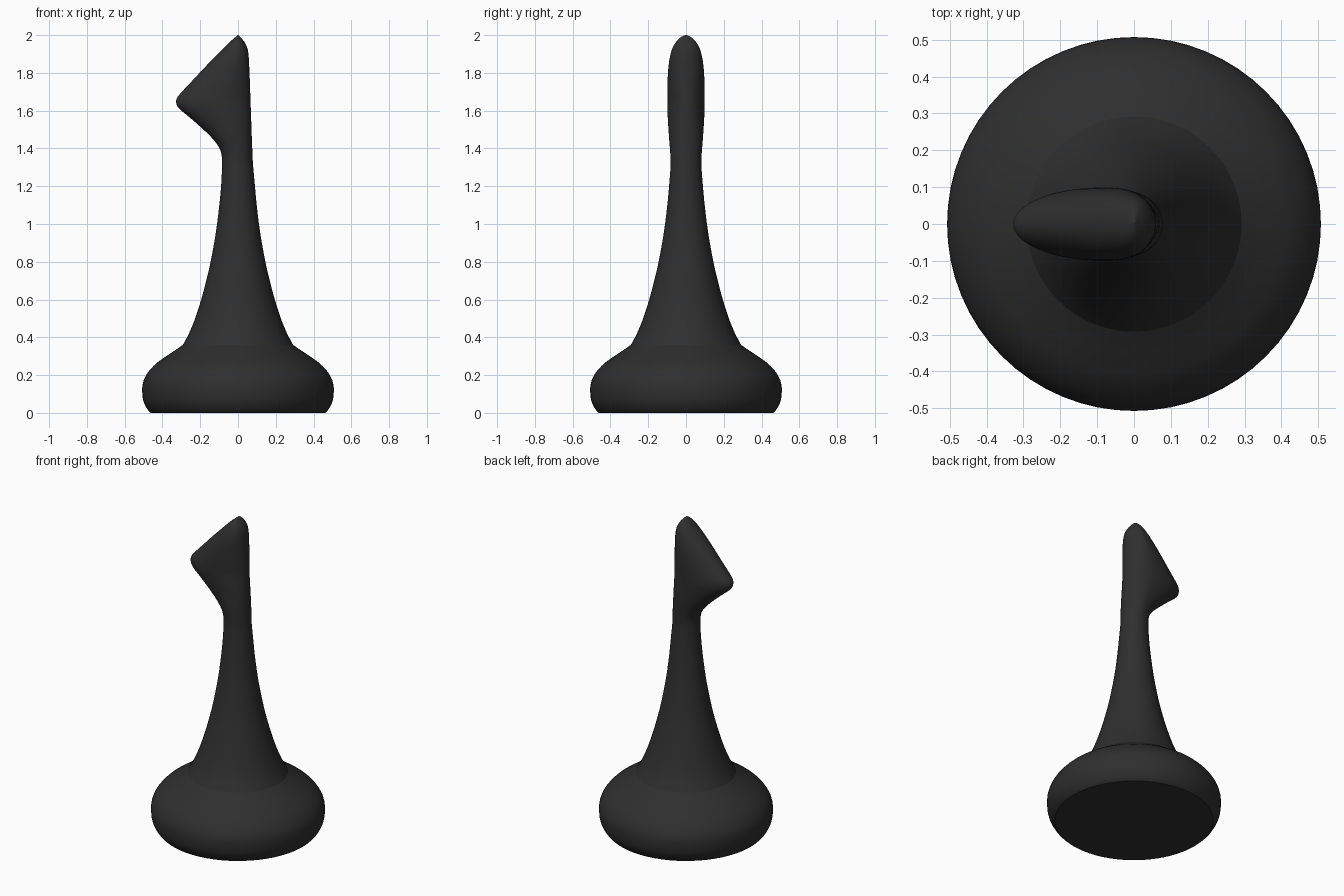
import bpy, bmesh, math

if "Cube" in bpy.data.objects:
    bpy.data.objects.remove(bpy.data.objects["Cube"])

SIDES = 64

black = bpy.data.materials.new("matte black")
black.diffuse_color = (0.028, 0.028, 0.028, 1)
black.use_nodes = True
black.node_tree.nodes["Principled BSDF"].inputs["Base Color"].default_value = black.diffuse_color


def smooth_rows(rows, steps=4):
    """Catmull-Rom interpolation through the profile rows."""
    out = []
    for i in range(len(rows) - 1):
        p0, p1 = rows[max(i - 1, 0)], rows[i]
        p2, p3 = rows[i + 1], rows[min(i + 2, len(rows) - 1)]
        for k in range(steps):
            t = k / steps
            out.append([0.5 * (2 * b + (c - a) * t + (2 * a - 5 * b + 4 * c - d) * t * t
                               + (3 * b - a - 3 * c + d) * t ** 3)
                        for a, b, c, d in zip(p0, p1, p2, p3)])
    out.append(list(rows[-1]))
    return out


def loft(name, rows, cap_bottom=False, cap_top=False):
    """Stack egg-shaped rings; each row is z, left x, right x, half depth."""
    bm = bmesh.new()
    rings = []
    for z, left, right, depth in smooth_rows(rows):
        # the widest spot stays near the axis, the muzzle side stretches out
        cx = (left + right) / 2
        cx = cx + 0.045 * min(1, max(0, -cx / 0.12))
        ring = []
        for i in range(SIDES):
            a = 2 * math.pi * i / SIDES
            c, s = math.cos(a), math.sin(a)
            reach = right - cx if c > 0 else cx - left
            ring.append(bm.verts.new((cx + reach * c, depth * s, z)))
        rings.append(ring)
    for lo, hi in zip(rings, rings[1:]):
        for i in range(SIDES):
            j = (i + 1) % SIDES
            bm.faces.new((lo[i], lo[j], hi[j], hi[i]))
    if cap_bottom:
        bm.faces.new(rings[0][::-1])
    if cap_top:
        bm.faces.new(rings[-1])
    mesh = bpy.data.meshes.new(name)
    bm.to_mesh(mesh)
    bm.free()
    mesh.materials.append(black)
    ob = bpy.data.objects.new(name, mesh)
    bpy.context.collection.objects.link(ob)
    bpy.context.view_layer.objects.active = ob
    ob.select_set(True)
    bpy.ops.object.shade_smooth_by_angle(angle=math.radians(40))
    ob.select_set(False)
    return ob


def round_rows(profile):
    return [(z, -r, r, r) for z, r in profile]


# Bulging round foot
loft("base", round_rows([
    (0, 0.462), (0.02, 0.48), (0.06, 0.5), (0.11, 0.507), (0.16, 0.503),
    (0.21, 0.48), (0.26, 0.435), (0.3, 0.38), (0.33, 0.335), (0.36, 0.292)]),
    cap_bottom=True)

# Flared neck rising into the slanted head
neck = round_rows([
    (0.36, 0.292), (0.42, 0.26), (0.5, 0.227), (0.6, 0.195), (0.7, 0.168),
    (0.8, 0.145), (0.95, 0.118), (1.1, 0.099), (1.22, 0.088)])
head = [
    (1.32, -0.085, 0.079, 0.081), (1.37, -0.088, 0.077, 0.083),
    (1.41, -0.103, 0.075, 0.086), (1.46, -0.142, 0.073, 0.09),
    (1.52, -0.205, 0.071, 0.094), (1.57, -0.263, 0.069, 0.097),
    (1.605, -0.305, 0.068, 0.098), (1.63, -0.324, 0.067, 0.099),
    (1.66, -0.326, 0.066, 0.099), (1.69, -0.306, 0.065, 0.099),
    (1.75, -0.25, 0.063, 0.098), (1.82, -0.185, 0.06, 0.094),
    (1.88, -0.127, 0.057, 0.086), (1.93, -0.078, 0.05, 0.072),
    (1.965, -0.042, 0.033, 0.052), (1.99, -0.013, 0.012, 0.026),
    (2.0, -0.002, 0.002, 0.004)]
loft("neck_and_head", neck + head, cap_top=True)
